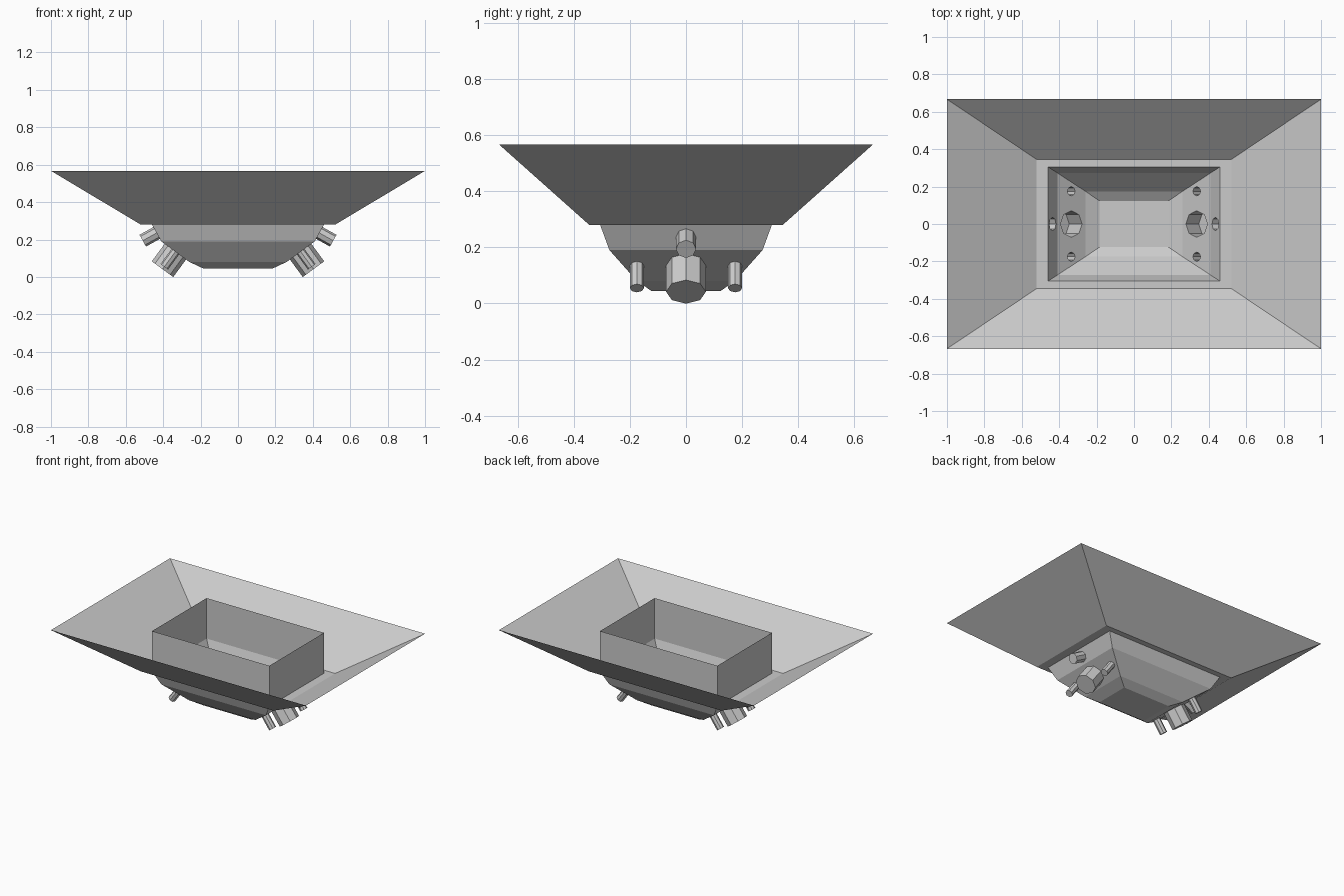
import bpy, bmesh, math
from mathutils import Vector

if "Cube" in bpy.data.objects:
    bpy.data.objects.remove(bpy.data.objects["Cube"])


def finish(bm, name):
    bmesh.ops.remove_doubles(bm, verts=bm.verts, dist=1e-5)
    bmesh.ops.recalc_face_normals(bm, faces=bm.faces)
    me = bpy.data.meshes.new(name)
    bm.to_mesh(me)
    bm.free()
    ob = bpy.data.objects.new(name, me)
    bpy.context.collection.objects.link(ob)
    return ob


def ring(x, y, z):
    return [Vector((sx * x, sy * y, z)) for sx, sy in ((-1, -1), (1, -1), (1, 1), (-1, 1))]


def loop_verts(bm, pts):
    return [bm.verts.new(p) for p in pts]


def loop_edges(bm, vs):
    return [bm.edges.new((vs[i], vs[(i + 1) % len(vs)])) for i in range(len(vs))]


def octagon(c, u, r):
    v = Vector((0, 1, 0))
    return [c + r * (math.cos(k * math.pi / 4) * u + math.sin(k * math.pi / 4) * v) for k in range(8)]


def loft(name, levels):
    bm = bmesh.new()
    rings = [loop_verts(bm, ring(*l)) for l in levels]
    for a, b in zip(rings, rings[1:]):
        for i in range(4):
            j = (i + 1) % 4
            bm.faces.new((a[i], a[j], b[j], b[i]))
    return finish(bm, name)


# Flared rim with its flat ledge, and the upright inner wall
RIM, NECK = 0.567, 0.28
loft("flared_rim", [(1.0, 0.667, RIM), (0.52, 0.345, NECK), (0.46, 0.306, NECK)])
loft("inner_wall", [(0.46, 0.306, RIM), (0.46, 0.306, NECK)])

# Bowl levels, and pipes per band: (y, radius, length)
levels = [(0.46, 0.306, 0.28), (0.41, 0.273, 0.19), (0.26, 0.175, 0.08), (0.185, 0.124, 0.045)]
pipes = {0: [(0, 0.036, 0.085)],
         1: [(0, 0.071, 0.116), (0.175, 0.025, 0.10), (-0.175, 0.025, 0.10)]}

bowl = bmesh.new()
pipe_no = 0
for band, (la, lb) in enumerate(zip(levels, levels[1:])):
    a, b = ring(*la), ring(*lb)
    for i in range(4):
        j = (i + 1) % 4
        corners = loop_verts(bowl, (a[i], a[j], b[j], b[i]))
        if i % 2 == 0 or band not in pipes:
            bowl.faces.new(corners)
            continue
        # End panels: openings that lead into blind octagonal pipes
        side = 1 if i == 1 else -1
        edges = loop_edges(bowl, corners)
        u = Vector((side * (la[0] - lb[0]), 0, la[2] - lb[2])).normalized()
        n = Vector((side * u.z, 0, -abs(u.x)))
        for y, r, length in pipes[band]:
            c = Vector((side * (la[0] + lb[0]) / 2, y, (la[2] + lb[2]) / 2))
            edges += loop_edges(bowl, loop_verts(bowl, octagon(c, u, r)))
            pb = bmesh.new()
            top = loop_verts(pb, octagon(c, u, r))
            end = loop_verts(pb, octagon(c + n * length, u, r))
            for k in range(8):
                m = (k + 1) % 8
                pb.faces.new((top[k], top[m], end[m], end[k]))
            pb.faces.new(end)
            pipe_no += 1
            finish(pb, "pipe_%d" % pipe_no)
        bmesh.ops.triangle_fill(bowl, edges=edges, use_beauty=True, use_dissolve=False, normal=n)
# Bowl floor
bowl.faces.new(loop_verts(bowl, ring(*levels[-1])))
finish(bowl, "bowl")
